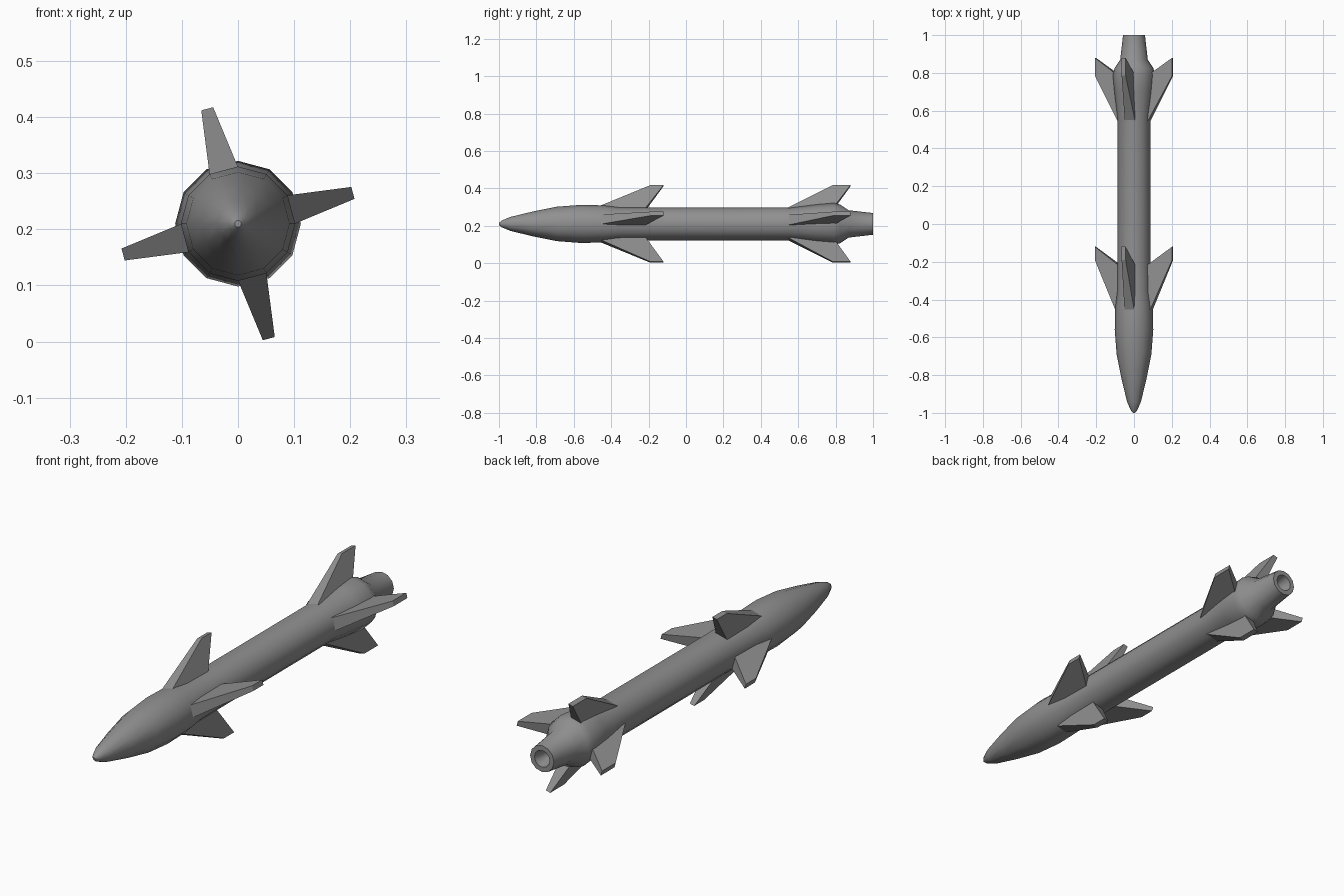
import bpy, bmesh
from math import sin, cos, pi, radians
from mathutils import Vector

if "Cube" in bpy.data.objects:
    bpy.data.objects.remove(bpy.data.objects["Cube"])

AXIS_Z = 0.21
SIDES = 12

# Dark grey paint shared by every part
paint = bpy.data.materials.new("dark_grey")
paint.diffuse_color = (0.28, 0.28, 0.28, 1)
paint.use_nodes = True
paint.node_tree.nodes["Principled BSDF"].inputs["Base Color"].default_value = paint.diffuse_color


def add_object(name, bm, angle):
    bmesh.ops.recalc_face_normals(bm, faces=bm.faces)
    mesh = bpy.data.meshes.new(name)
    bm.to_mesh(mesh)
    bm.free()
    mesh.materials.append(paint)
    ob = bpy.data.objects.new(name, mesh)
    bpy.context.collection.objects.link(ob)
    ob.location.z = AXIS_Z
    bpy.ops.object.select_all(action='DESELECT')
    ob.select_set(True)
    bpy.context.view_layer.objects.active = ob
    if angle:
        bpy.ops.object.shade_smooth_by_angle(angle=radians(angle))
    return ob


def lathe(name, profile):
    """Spin (y, radius) points around the long axis, closing both ends."""
    bm = bmesh.new()
    rings = []
    for y, r in profile:
        rings.append([bm.verts.new((r * cos(2 * pi * i / SIDES), y,
                                    r * sin(2 * pi * i / SIDES)))
                      for i in range(SIDES)])
    for a, b in zip(rings, rings[1:]):
        for i in range(SIDES):
            j = (i + 1) % SIDES
            bm.faces.new((a[i], a[j], b[j], b[i]))
    bm.faces.new(rings[0])
    bm.faces.new(rings[-1])
    return add_object(name, bm, 45)


def fin(name, angle, root, tip):
    """Tapered swept fin; root and tip are (radius, lead y, trail y, half width)."""
    radial = Vector((cos(angle), 0, sin(angle)))
    side = Vector((-sin(angle), 0, cos(angle)))
    bm = bmesh.new()
    loops = []
    for r, lead, trail, w in (root, tip):
        loops.append([bm.verts.new(radial * r + side * s + Vector((0, y, 0)))
                      for y, s in ((lead, -w), (lead, w), (trail, w), (trail, -w))])
    a, b = loops
    bm.faces.new(a)
    bm.faces.new(b)
    for i in range(4):
        j = (i + 1) % 4
        bm.faces.new((a[i], a[j], b[j], b[i]))
    return add_object(name, bm, 0)


# Nose, tube, tail flare and hollow nozzle in one turned body
lathe("body", [
    (-1.0, 0.006), (-0.985, 0.018), (-0.94, 0.037), (-0.82, 0.066),
    (-0.69, 0.092), (-0.56, 0.102), (-0.44, 0.099), (-0.36, 0.090),
    (-0.2, 0.088), (0.56, 0.088), (0.70, 0.104), (0.79, 0.112),
    (0.825, 0.103), (0.87, 0.073), (1.0, 0.058), (1.0, 0.037), (0.93, 0.022)])

# Four fins at each station, each centred on a facet of the body
for k in range(4):
    a = radians(15 + 90 * k)
    fin(f"front_fin_{k + 1}", a, (0.08, -0.49, -0.217, 0.0285), (0.212, -0.19, -0.12, 0.011))
    fin(f"tail_fin_{k + 1}", a, (0.08, 0.54, 0.785, 0.0285), (0.212, 0.785, 0.88, 0.011))
